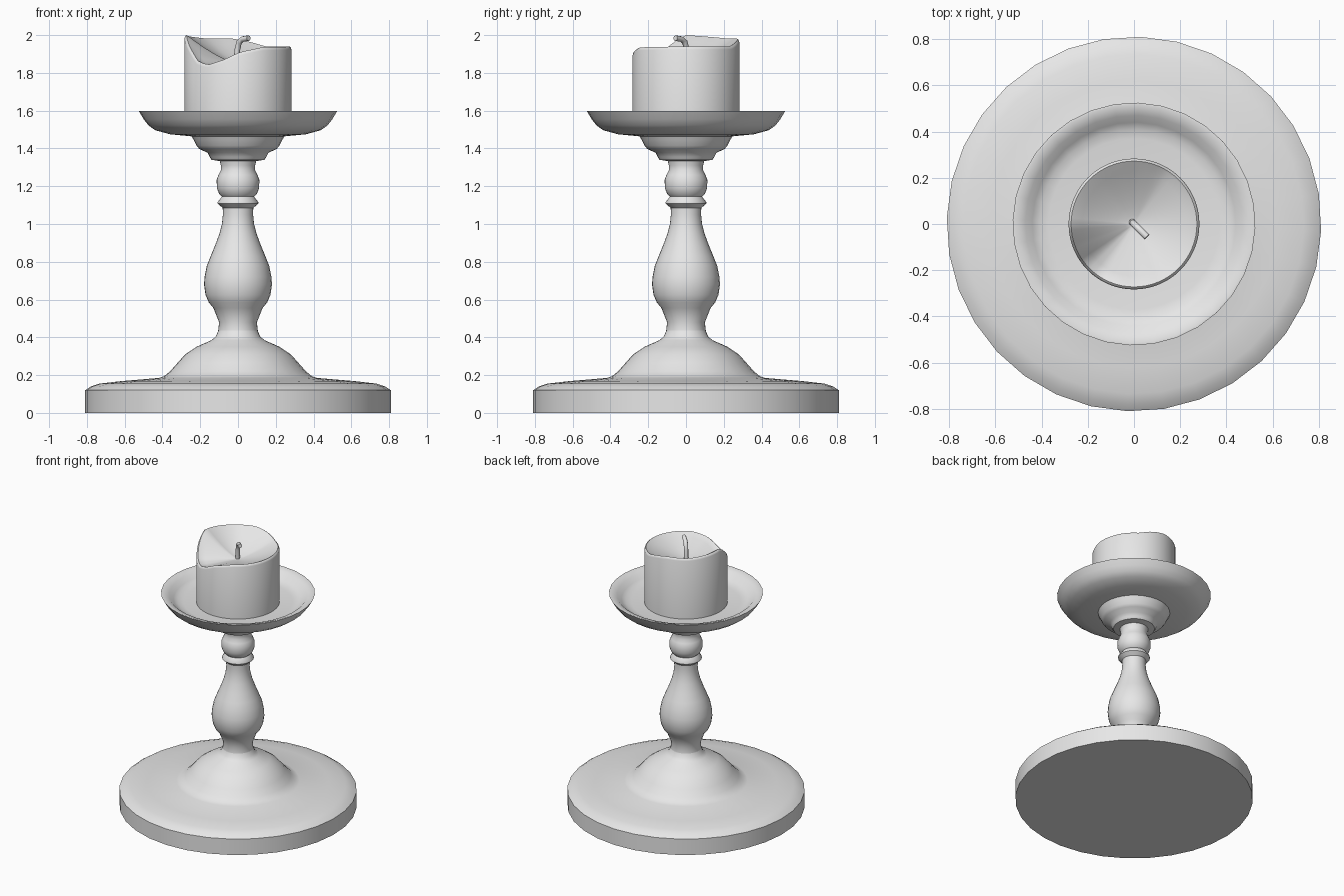
import bpy
import bmesh
from math import sin, cos, radians, tau

cube = bpy.data.objects.get("Cube")
if cube:
    bpy.data.objects.remove(cube, do_unlink=True)

grey = bpy.data.materials.new("plain grey")
grey.use_nodes = True
colour = (0.8, 0.8, 0.8, 1)
grey.diffuse_color = colour
grey.node_tree.nodes["Principled BSDF"].inputs["Base Color"].default_value = colour


def finish(obj, angle=40):
    """Give an object its colour and smooth shading with sharp edges kept."""
    obj.data.materials.append(grey)
    bpy.ops.object.select_all(action='DESELECT')
    obj.select_set(True)
    bpy.context.view_layer.objects.active = obj
    bpy.ops.object.shade_smooth_by_angle(angle=radians(angle))


def lathe(name, profile, segments=32, turn=-2, lift=None):
    """Spin (radius, height) points; lift(point, angle) may vary the height."""
    bm = bmesh.new()
    rings = []
    for r, z in profile:
        if r == 0:
            rings.append([bm.verts.new((0, 0, z))] * segments)
            continue
        ring = []
        for i in range(segments):
            a = tau * i / segments + radians(turn)
            height = lift(r, z, a) if lift else z
            ring.append(bm.verts.new((r * cos(a), r * sin(a), height)))
        rings.append(ring)
    for low, high in zip(rings, rings[1:]):
        for i in range(segments):
            j = (i + 1) % segments
            corners = list(dict.fromkeys((low[i], low[j], high[j], high[i])))
            bm.faces.new(corners)
    bmesh.ops.recalc_face_normals(bm, faces=bm.faces)
    mesh = bpy.data.meshes.new(name)
    bm.to_mesh(mesh)
    bm.free()
    obj = bpy.data.objects.new(name, mesh)
    bpy.context.collection.objects.link(obj)
    finish(obj)
    return obj


# Broad round foot rising into a domed collar
lathe("base", [
    (0, 0), (.81, 0), (.81, .12), (.78, .14), (.735, .155), (.62, .168),
    (.42, .185), (.39, .195), (.36, .22), (.32, .265), (.28, .31),
    (.22, .35), (.14, .385), (.117, .405), (.105, .435), (0, .435)])

# Turned stem: vase, sharp ring and small bulb
lathe("stem", [
    (0, .43), (.105, .435), (.1, .48), (.13, .555), (.155, .585), (.172, .625),
    (.18, .68), (.177, .72), (.165, .78), (.145, .83), (.12, .89),
    (.098, .95), (.085, 1), (.08, 1.05), (.081, 1.085), (.108, 1.108),
    (.108, 1.116), (.085, 1.145), (.1, 1.16), (.112, 1.19), (.113, 1.235),
    (.103, 1.26), (.091, 1.285), (.091, 1.31), (.097, 1.335), (0, 1.335)])

# Drip tray with its stepped underside and shallow dished inside
lathe("drip_tray", [
    (0, 1.33), (.097, 1.333), (.14, 1.34), (.15, 1.355), (.162, 1.378),
    (.205, 1.397), (.22, 1.415), (.235, 1.445), (.245, 1.464), (.36, 1.475),
    (.44, 1.497), (.475, 1.523), (.5, 1.555), (.525, 1.597), (.515, 1.598),
    (.47, 1.582), (.44, 1.552), (.41, 1.537), (.37, 1.53), (0, 1.53)])

# Rim height of the melted candle by angle in degrees
RIM = [(0, 1.94), (58, 1.94), (77, 1.965), (98, 1.983), (128, 1.982),
       (165, 1.995), (180, 2), (190, 1.975), (207, 1.915), (220, 1.86),
       (235, 1.843), (253, 1.868), (272, 1.91), (297, 1.935), (360, 1.94)]
POOL, LIP, FLOOR = 1.85, .262, 1.5


def rim_height(a):
    deg = (a % tau) * 360 / tau
    for (a0, h0), (a1, h1) in zip(RIM, RIM[1:]):
        if deg <= a1:
            return h0 + (h1 - h0) * (deg - a0) / (a1 - a0)
    return RIM[-1][1]


def melt(r, z, a):
    """Wall points hang below the rim; inner points sink to the pool."""
    if z == FLOOR:
        return z
    h = rim_height(a)
    if z <= 0:
        return h + z
    return POOL + (h - .006 - POOL) * (r / LIP) ** 1.4


candle_profile = [(0, FLOOR), (.283, FLOOR), (.283, -.016), (.279, -.005),
                  (.272, 0), (LIP, -.006)]
candle_profile += [(LIP * k / 7, 1) for k in range(6, 0, -1)]
candle_profile.append((0, POOL))
lathe("candle", candle_profile, segments=64, turn=0, lift=melt)

# Bent wick
curve = bpy.data.curves.new("wick", 'CURVE')
curve.dimensions = '3D'
curve.bevel_depth = .015
curve.bevel_resolution = 2
curve.use_fill_caps = True
path = [(-.008, 1.84), (-.004, 1.92), (.006, 1.963), (.024, 1.979), (.056, 1.984)]
spline = curve.splines.new('POLY')
spline.points.add(len(path) - 1)
for point, (d, z) in zip(spline.points, path):
    point.co = (d, -d, z, 1)
wick = bpy.data.objects.new("wick", curve)
bpy.context.collection.objects.link(wick)
bpy.ops.object.select_all(action='DESELECT')
wick.select_set(True)
bpy.context.view_layer.objects.active = wick
bpy.ops.object.convert(target='MESH')
finish(bpy.context.view_layer.objects.active, 60)
